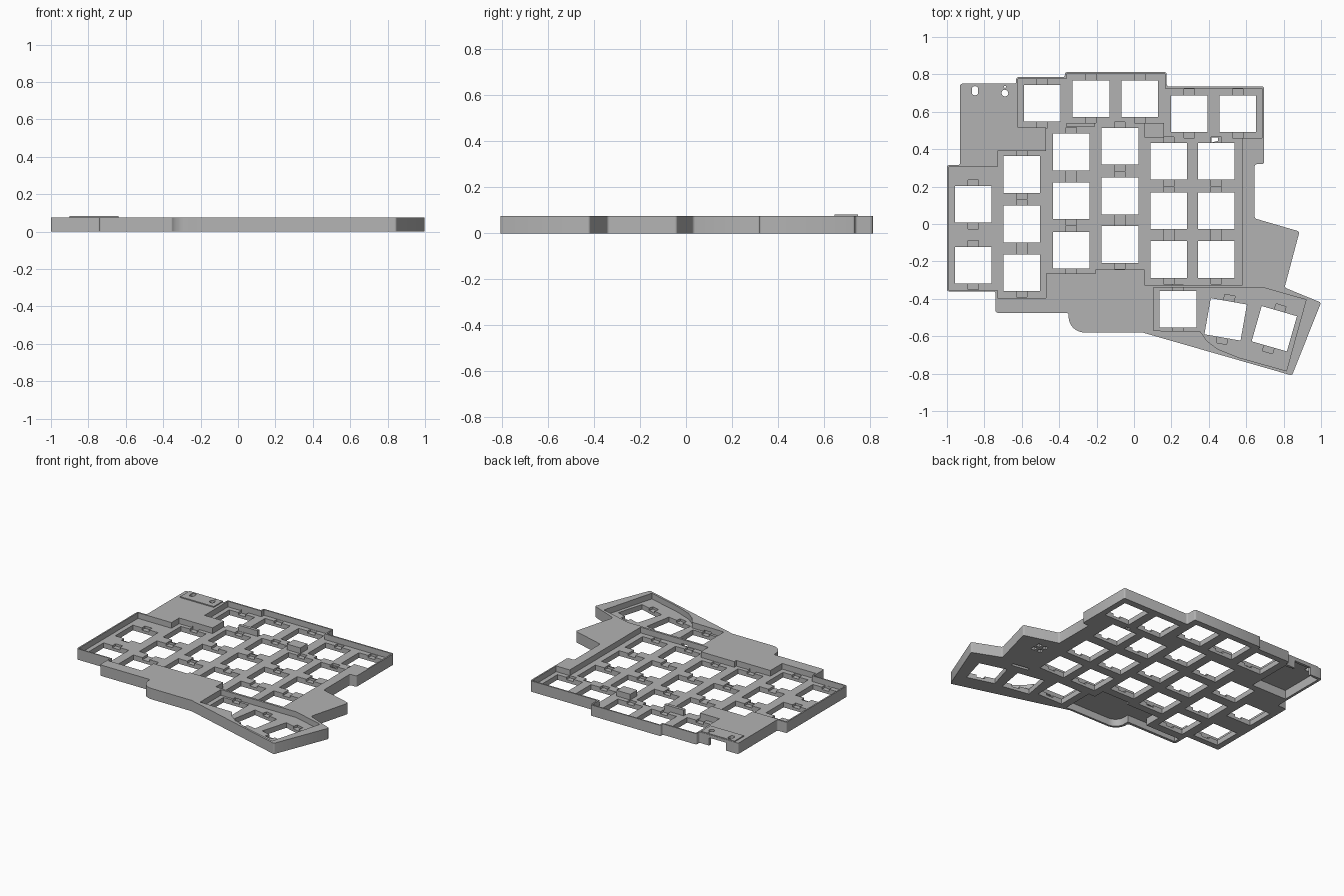
import bpy, bmesh, math
from mathutils import Matrix, Vector

if "Cube" in bpy.data.objects:
    bpy.data.objects.remove(bpy.data.objects["Cube"], do_unlink=True)

TOP, FLOOR, CLIP = 0.076, 0.036, 0.02
KEY, TAB = 0.098, 0.033

grey = bpy.data.materials.new("grey_plastic")
grey.use_nodes = True
colour = (0.45, 0.45, 0.45, 1)
grey.diffuse_color = colour
grey.node_tree.nodes["Principled BSDF"].inputs["Base Color"].default_value = colour


def prism(bm, points, z0, z1):
    """Extrude a flat outline between two heights; returns its upright edges."""
    face = bm.faces.new([bm.verts.new((x, y, z0)) for x, y in points])
    face.normal_update()
    if face.normal.z > 0:
        face.normal_flip()
    result = bmesh.ops.extrude_face_region(bm, geom=[face], use_keep_orig=True)
    verts = [v for v in result["geom"] if isinstance(v, bmesh.types.BMVert)]
    for v in verts:
        v.co.z = z1
    bmesh.ops.recalc_face_normals(bm, faces=list({f for v in verts for f in v.link_faces} | {face}))
    return [e for v in verts for e in v.link_edges if abs(e.verts[0].co.z - e.verts[1].co.z) > 1e-5]


def rect(x0, x1, y0, y1):
    return [(x0, y0), (x1, y0), (x1, y1), (x0, y1)]


def turned(x, y, angle, outline):
    rot = Matrix.Rotation(math.radians(angle), 2)
    return [tuple(rot @ Vector(p) + Vector((x, y))) for p in outline]


def arc(cx, cy, rx, ry, start, end, steps=8):
    span = [math.radians(start + (end - start) * i / steps) for i in range(steps + 1)]
    return [(cx + rx * math.cos(a), cy + ry * math.sin(a)) for a in span]


def finish(bm, name):
    mesh = bpy.data.meshes.new(name)
    bm.to_mesh(mesh)
    bm.free()
    mesh.materials.append(grey)
    obj = bpy.data.objects.new(name, mesh)
    bpy.context.collection.objects.link(obj)
    return obj


def solid(name, prisms):
    bm = bmesh.new()
    for points, z0, z1 in prisms:
        prism(bm, points, z0, z1)
    return finish(bm, name)


def carve(target, name, prisms):
    cutter = solid(name, prisms)
    cutter.hide_render = True
    mod = target.modifiers.new(name, "BOOLEAN")
    mod.operation, mod.solver, mod.use_self = "DIFFERENCE", "EXACT", True
    mod.object = cutter
    bpy.context.view_layer.objects.active = target
    bpy.ops.object.modifier_apply(modifier=name)
    bpy.data.objects.remove(cutter, do_unlink=True)


# Case body with rounded upright corners
outline = [(-1, -0.36), (-0.74, -0.36), (-0.74, -0.475), (-0.35, -0.475)]
outline += arc(-0.265, -0.495, 0.085, 0.085, 180, 270)
outline += [(0.045, -0.58), (0.845, -0.81), (1, -0.42), (0.805, -0.34), (0.885, -0.04),
            (0.645, 0.03), (0.645, 0.32), (0.695, 0.32), (0.695, 0.735), (0.175, 0.735),
            (0.175, 0.812), (-0.37, 0.812), (-0.37, 0.785), (-0.63, 0.785), (-0.63, 0.75),
            (-0.93, 0.75), (-0.93, 0.315), (-1, 0.315)]
bm = bmesh.new()
edges = prism(bm, outline, 0, TOP)
sharp = [e for e in edges if e.calc_face_angle(0) > 0.35]
bmesh.ops.bevel(bm, geom=sharp, offset=0.011, segments=3, profile=0.5, affect="EDGES")
case = finish(bm, "keyboard_case")

# Recessed key areas
main_pocket = [(-0.99, -0.352), (-0.73, -0.352), (-0.73, -0.395), (-0.47, -0.395), (-0.47, -0.265),
               (-0.205, -0.265), (-0.205, -0.243), (0.055, -0.243), (0.055, -0.325), (0.58, -0.325),
               (0.58, 0.46), (0.685, 0.46), (0.685, 0.725), (0.165, 0.725), (0.165, 0.803),
               (-0.36, 0.803), (-0.36, 0.775), (-0.62, 0.775), (-0.62, 0.515), (-0.47, 0.515),
               (-0.47, 0.39), (-0.73, 0.39), (-0.73, 0.305), (-0.99, 0.305)]
thumb_pocket = [(0.105, -0.34), (0.105, -0.57), (0.355, -0.575)]
thumb_pocket += [(0.39, -0.625), (0.45, -0.67), (0.565, -0.715), (0.815, -0.785),
                 (0.92, -0.405), (0.69, -0.34)]
carve(case, "pockets", [(main_pocket, FLOOR, 0.2), (thumb_pocket, FLOOR, 0.2)])

# Switch openings: columns of keys, the back row and the fanned thumb keys
columns = [(-0.86, (0.105, -0.22)), (-0.6, (0.265, 0, -0.26)), (-0.335, (0.385, 0.125, -0.14)),
           (-0.075, (0.415, 0.15, -0.11)), (0.185, (0.335, 0.07, -0.19)), (0.44, (0.335, 0.07, -0.19))]
keys = [(x, y, 0) for x, ys in columns for y in ys]
keys += [(-0.49, 0.645, 0), (-0.23, 0.67, 0), (0.03, 0.67, 0), (0.295, 0.59, 0), (0.555, 0.59, 0)]
keys += [(0.235, -0.455, 0), (0.49, -0.51, -10), (0.75, -0.56, -16)]
carve(case, "switch_holes", [(turned(x, y, a, rect(-KEY, KEY, -KEY, KEY)), -0.1, 0.2) for x, y, a in keys])

# Clip notches in front of and behind each opening
notch = rect(-0.028, 0.028, -KEY - TAB, KEY + TAB)
carve(case, "clip_notches", [(turned(x, y, a, notch), CLIP, FLOOR + 0.01) for x, y, a in keys])

# Hollows under the front deck and the controller corner, with the cable opening
front_hollow = [(-0.72, -0.415), (-0.72, -0.457), (-0.332, -0.457)]
front_hollow += arc(-0.262, -0.495, 0.07, 0.07, 180, 270)
front_hollow += [(0.04, -0.565), (0.085, -0.57), (0.085, -0.345), (0.035, -0.345), (0.035, -0.265),
                 (-0.185, -0.265), (-0.185, -0.29), (-0.45, -0.29), (-0.45, -0.415)]
controller = [(-0.912, 0.41), (-0.64, 0.41), (-0.64, 0.732), (-0.912, 0.732)]
carve(case, "underside_hollows", [(front_hollow, -0.1, 0.05), (controller, -0.1, 0.062)])
carve(case, "cable_opening", [(rect(-0.835, -0.705, 0.7, 0.8), -0.1, 0.055)])

# Small underside sockets and the tiny drain hole
sockets = [(turned(0.64, -0.36, -10, rect(-0.06, 0.06, -0.01, 0.01)), -0.1, 0.02)]
sockets += [(rect(x, x + 0.03, y, y + 0.03), -0.1, 0.02) for x in (0.66, 0.71) for y in (-0.14, -0.09)]
sockets += [([(0.415, 0.436), (0.45, 0.445), (0.45, 0.462), (0.415, 0.462)], -0.1, 0.2)]
carve(case, "small_sockets", sockets)

# Raised cover plate over the controller, with a switch slot and a button hole
cover = solid("controller_cover", [(rect(-0.9, -0.64, 0.645, 0.748), TOP - 0.004, TOP + 0.007)])
slot = arc(-0.85, 0.725, 0.016, 0.012, 0, 180) + arc(-0.85, 0.7, 0.016, 0.012, 180, 360)
button = arc(-0.69, 0.7, 0.018, 0.018, 0, 337.5, 15)
light = arc(-0.69, 0.733, 0.006, 0.006, 0, 315, 7)
for part in (case, cover):
    carve(part, "cover_holes", [(p, -0.1, 0.2) for p in (slot, button, light)])

# Full height support blocks between the key rows
solid("support_blocks", [(rect(-0.36, -0.21, 0.518, 0.54), FLOOR - 0.004, TOP),
                         (rect(0.055, 0.16, 0.462, 0.54), FLOOR - 0.004, TOP)])

# Smooth the rounded corners only
bpy.ops.object.select_all(action="DESELECT")
case.select_set(True)
bpy.context.view_layer.objects.active = case
bpy.ops.object.shade_smooth_by_angle(angle=math.radians(32))
